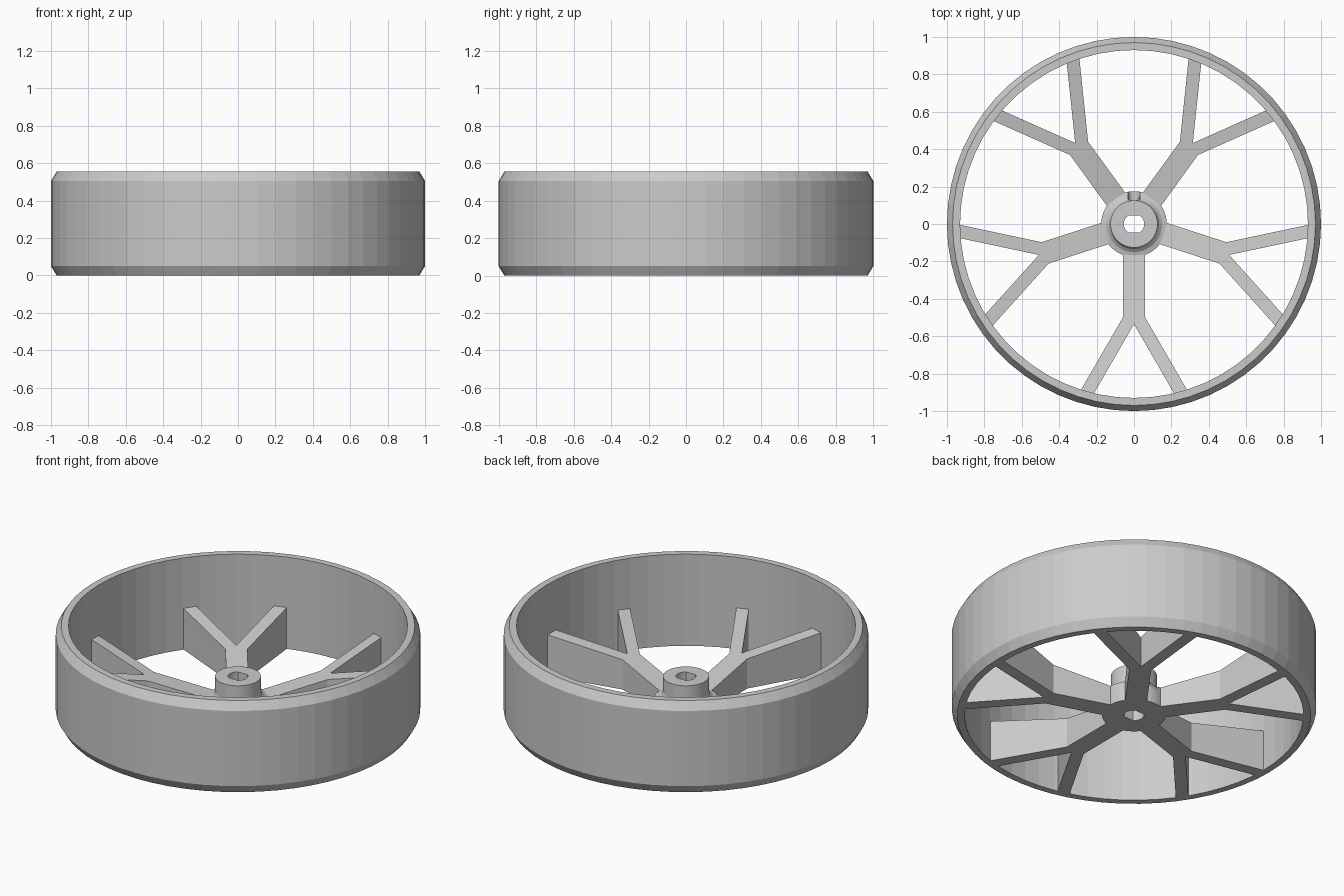
import bpy, bmesh
from math import sin, cos, pi, radians
from mathutils import Matrix

if "Cube" in bpy.data.objects:
    bpy.data.objects.remove(bpy.data.objects["Cube"])


def make(name, bm):
    bmesh.ops.recalc_face_normals(bm, faces=bm.faces)
    me = bpy.data.meshes.new(name)
    bm.to_mesh(me)
    bm.free()
    ob = bpy.data.objects.new(name, me)
    bpy.context.collection.objects.link(ob)
    return ob


def lathe(name, profile, n, closed):
    """Revolve (r, z) points; closed loops the profile, otherwise cap the ends."""
    bm = bmesh.new()
    rings = [[bm.verts.new((r * cos(2 * pi * i / n), r * sin(2 * pi * i / n), z))
              for i in range(n)] for r, z in profile]
    pairs = list(zip(rings, rings[1:]))
    if closed:
        pairs.append((rings[-1], rings[0]))
    else:
        bm.faces.new(rings[0])
        bm.faces.new(rings[-1])
    for a, b in pairs:
        for i in range(n):
            j = (i + 1) % n
            bm.faces.new((a[i], a[j], b[j], b[i]))
    return make(name, bm)


def prism(name, outline, bottom, top):
    """Extrude an (x, y) outline; top is a height function of y."""
    bm = bmesh.new()
    lo = [bm.verts.new((x, y, bottom)) for x, y in outline]
    hi = [bm.verts.new((x, y, top(y))) for x, y in outline]
    bm.faces.new(lo)
    bm.faces.new(hi)
    for i in range(len(outline)):
        j = (i + 1) % len(outline)
        bm.faces.new((lo[i], lo[j], hi[j], hi[i]))
    return make(name, bm)


# Rim band with chamfered outer edges
lathe("rim", [(0.93, 0), (0.97, 0), (1, 0.05), (1, 0.505), (0.97, 0.555), (0.93, 0.555)], 60, True)

# Hub with flared collar
hub = lathe("hub", [(0.175, 0), (0.175, 0.118), (0.15, 0.125), (0.134, 0.138),
                    (0.126, 0.16), (0.126, 0.25)], 48, False)

# Axle bore with two flats, and set-screw hole
bore_pts = [(0.055 * cos(2 * pi * i / 32), max(-0.045, min(0.045, 0.055 * sin(2 * pi * i / 32))))
            for i in range(32)]
bore = prism("bore_cutter", bore_pts, -0.1, lambda y: 0.4)
bm = bmesh.new()
bmesh.ops.create_cone(bm, cap_ends=True, segments=20, radius1=0.033, radius2=0.033, depth=0.3,
                      matrix=Matrix.Translation((0, 0.15, 0.125)) @ Matrix.Rotation(pi / 2, 4, 'X'))
screw = make("screw_hole_cutter", bm)
for cutter in (bore, screw):
    mod = hub.modifiers.new("cut", 'BOOLEAN')
    mod.operation = 'DIFFERENCE'
    mod.solver = 'EXACT'
    mod.object = cutter
    cutter.hide_render = True
    cutter.hide_set(True)

# Five forked spokes whose tops rise toward the rim
half = [(0.06, 0.105), (0.06, 0.5), (0.29, 0.898), (0.225, 0.925)]
fork = half + [(0, 0.535)] + [(-x, y) for x, y in reversed(half)]
for k in range(5):
    spoke = prism(f"spoke_{k + 1}", fork, 0, lambda y: 0.09 + 0.18 * y)
    spoke.rotation_euler.z = radians(180 + 72 * k)
